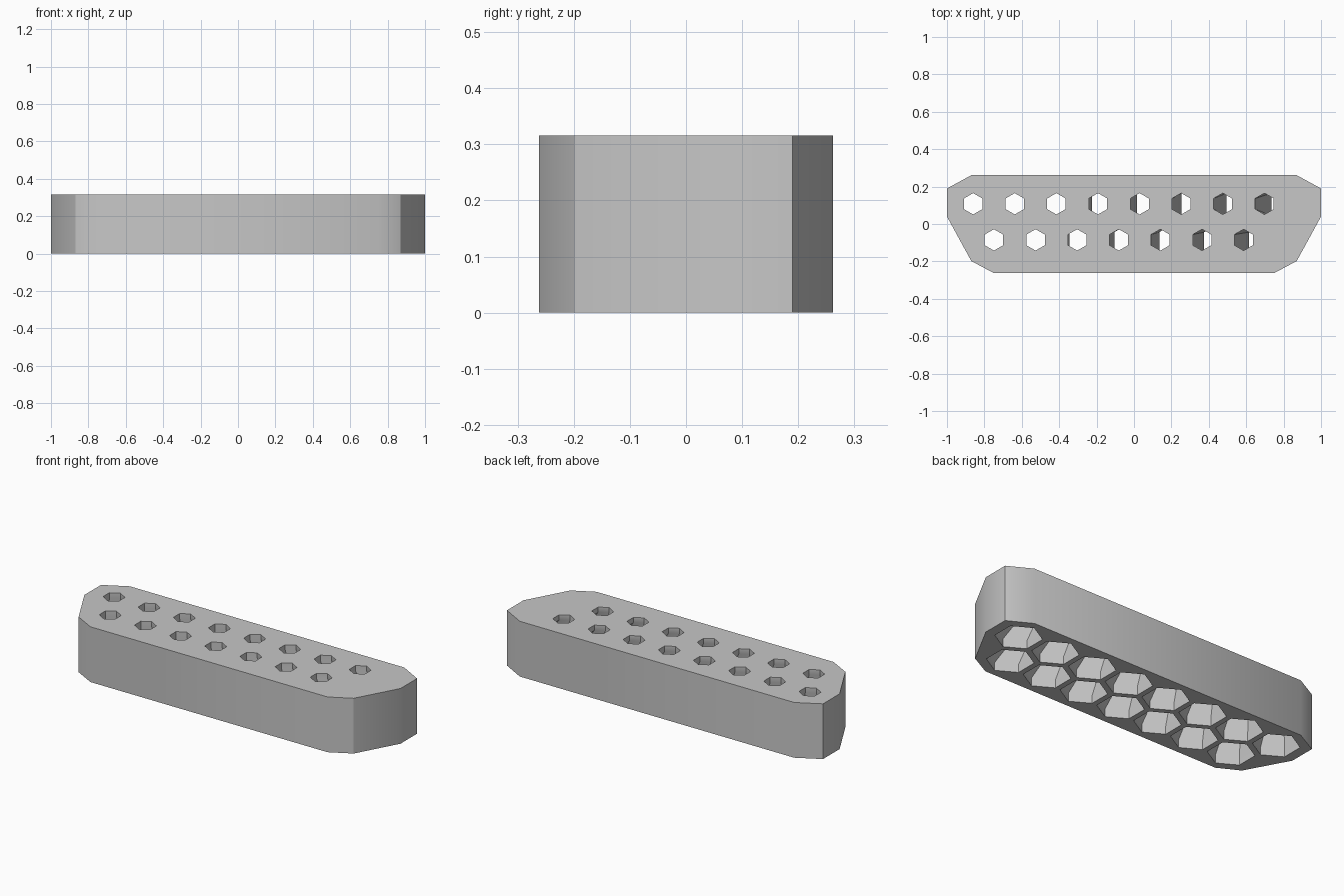
import bpy
import bmesh
from math import cos, sin, radians

cube = bpy.data.objects.get("Cube")
if cube:
    bpy.data.objects.remove(cube, do_unlink=True)

HEIGHT = 0.316

# Single grey material
grey = bpy.data.materials.new("light_grey")
grey.use_nodes = True
grey.diffuse_color = (0.57, 0.57, 0.57, 1)
grey.node_tree.nodes["Principled BSDF"].inputs["Base Color"].default_value = grey.diffuse_color


def loft(bm, rings):
    """Closed solid through a stack of matching rings, listed bottom to top."""
    loops = [[bm.verts.new(p) for p in ring] for ring in rings]
    for low, high in zip(loops, loops[1:]):
        for i in range(len(low)):
            j = (i + 1) % len(low)
            bm.faces.new((low[i], low[j], high[j], high[i]))
    bm.faces.new(loops[0][::-1])
    bm.faces.new(loops[-1])


def make_object(name, bm):
    mesh = bpy.data.meshes.new(name)
    bmesh.ops.recalc_face_normals(bm, faces=bm.faces)
    bm.to_mesh(mesh)
    bm.free()
    mesh.materials.append(grey)
    obj = bpy.data.objects.new(name, mesh)
    bpy.context.collection.objects.link(obj)
    return obj


def hexagon(x, y, z, radius):
    return [(x + radius * cos(radians(30 + 60 * k)),
             y + radius * sin(radians(30 + 60 * k)), z) for k in range(6)]


# Body: mirrored outline with chamfered ends
half = [(0.75, -0.262), (0.87, -0.198), (1, 0.04), (1, 0.19), (0.868, 0.262)]
outline = half + [(-x, y) for x, y in reversed(half)]
bm = bmesh.new()
loft(bm, [[(x, y, z) for x, y in outline] for z in (0, HEIGHT)])
body = make_object("holder_body", bm)

# Channels: wide hexagonal mouths below, narrow and closer spaced holes on top
bm = bmesh.new()
for row, count in enumerate((8, 7)):
    for i in range(count):
        step = i + row / 2
        top = (-0.86 + 0.2225 * step, 0.108 - 0.193 * row)
        base = (-0.84 + 0.24 * step, 0.104 - 0.208 * row)
        loft(bm, [hexagon(*base, -0.02, 0.121), hexagon(*base, 0.045, 0.121),
                  hexagon(*top, HEIGHT - 0.03, 0.057), hexagon(*top, HEIGHT + 0.02, 0.057)])
cutter = make_object("channel_cutter", bm)
cutter.hide_render = True

# Cut the channels, then drop the cutter
cut = body.modifiers.new("channels", "BOOLEAN")
cut.operation = "DIFFERENCE"
cut.solver = "EXACT"
cut.object = cutter
bpy.ops.object.select_all(action="DESELECT")
body.select_set(True)
bpy.context.view_layer.objects.active = body
bpy.ops.object.modifier_apply(modifier=cut.name)
bpy.data.objects.remove(cutter, do_unlink=True)

bpy.ops.object.shade_smooth_by_angle(angle=radians(30))
